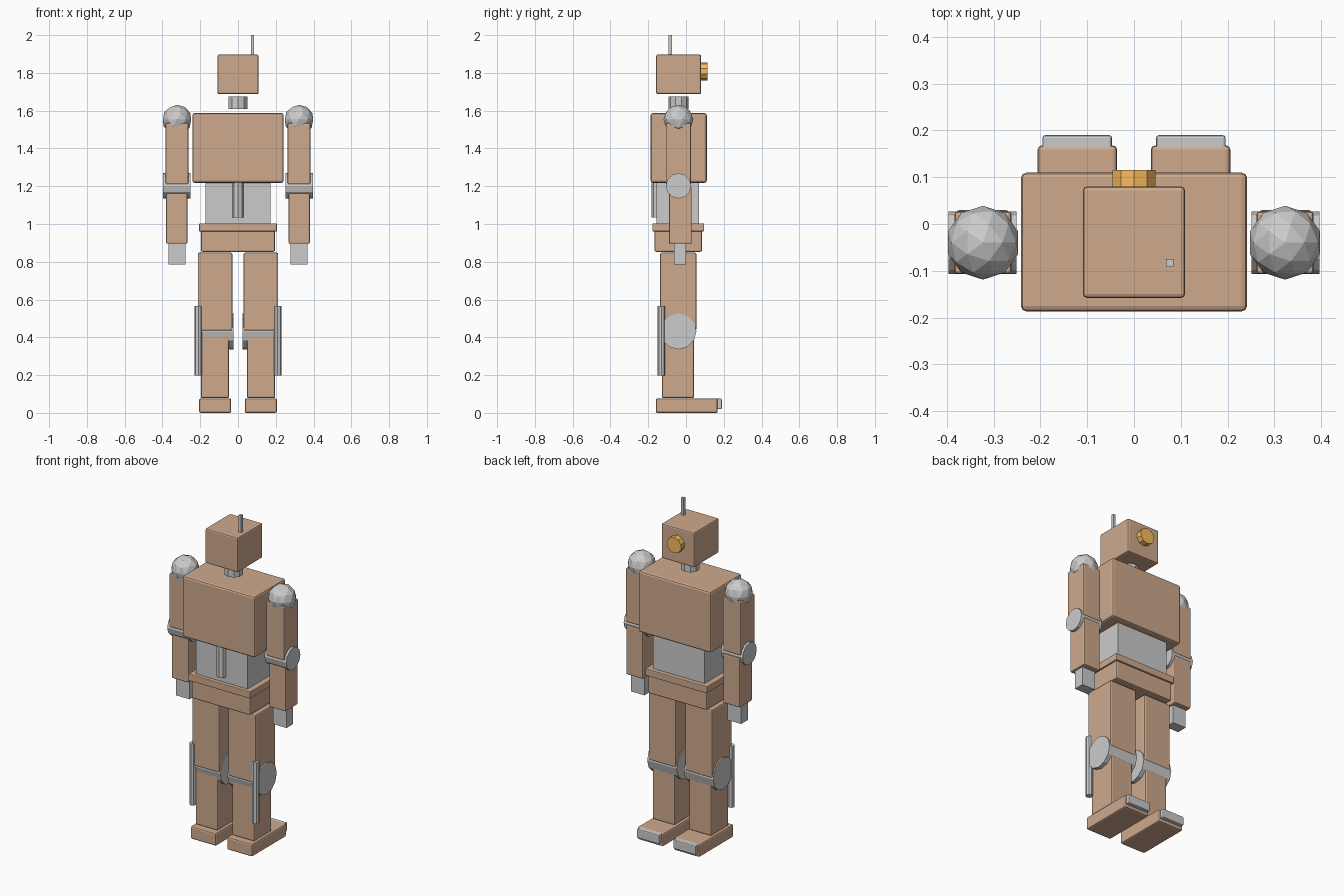
import bpy, bmesh
from math import pi
from mathutils import Matrix

if "Cube" in bpy.data.objects:
    bpy.data.objects.remove(bpy.data.objects["Cube"])


def material(name, color):
    m = bpy.data.materials.new(name)
    m.diffuse_color = color
    m.use_nodes = True
    m.node_tree.nodes["Principled BSDF"].inputs["Base Color"].default_value = m.diffuse_color
    return m


BROWN = material("brown_paint", (0.62, 0.40, 0.27, 1))
AMBER = material("amber_glow", (0.95, 0.50, 0.12, 1))


def finish(name, bm, mat=None, bevel=0.0):
    mesh = bpy.data.meshes.new(name)
    bm.to_mesh(mesh)
    bm.free()
    ob = bpy.data.objects.new(name, mesh)
    bpy.context.collection.objects.link(ob)
    if mat:
        mesh.materials.append(mat)
    if bevel:
        mod = ob.modifiers.new("bevel", 'BEVEL')
        mod.width, mod.segments = bevel, 2
    return ob


def box(name, x, y, z, mat=None, bevel=0.0):
    """Box given by its (min, max) on each axis."""
    bm = bmesh.new()
    bmesh.ops.create_cube(bm, size=1)
    size = [b - a for a, b in (x, y, z)]
    mid = [(a + b) / 2 for a, b in (x, y, z)]
    bmesh.ops.transform(bm, matrix=Matrix.Translation(mid) @ Matrix.Diagonal((*size, 1)), verts=bm.verts)
    return finish(name, bm, mat, bevel)


def rod(name, center, radius, length, axis='Z', sides=12, mat=None):
    bm = bmesh.new()
    bmesh.ops.create_cone(bm, cap_ends=True, segments=sides, radius1=radius, radius2=radius, depth=length)
    turn = {'X': Matrix.Rotation(pi / 2, 4, 'Y'), 'Y': Matrix.Rotation(-pi / 2, 4, 'X'), 'Z': Matrix()}[axis]
    bmesh.ops.transform(bm, matrix=Matrix.Translation(center) @ turn, verts=bm.verts)
    return finish(name, bm, mat)


def ball(name, center, radius):
    bm = bmesh.new()
    bmesh.ops.create_icosphere(bm, subdivisions=2, radius=radius, matrix=Matrix.Translation(center))
    return finish(name, bm)


# Head, lens, antenna and neck
box("head", (-0.109, 0.109), (-0.158, 0.08), (1.688, 1.897), BROWN, 0.008)
rod("eye_lens", (0, 0.09, 1.808), 0.048, 0.05, 'Y', 10, AMBER)
box("antenna", (0.068, 0.085), (-0.092, -0.075), (1.88, 2.0))
rod("neck", (0, -0.04, 1.642), 0.053, 0.065, 'Z', 10)

# Torso
box("chest", (-0.242, 0.242), (-0.187, 0.11), (1.218, 1.587), BROWN, 0.012)
box("abdomen", (-0.172, 0.172), (-0.156, 0.07), (0.99, 1.23))
rod("abdomen_piston", (0, -0.152, 1.14), 0.03, 0.21, 'Z', 8)
box("belt", (-0.206, 0.206), (-0.178, 0.096), (0.961, 1.003), BROWN, 0.004)
box("pelvis", (-0.196, 0.196), (-0.166, 0.085), (0.853, 0.97), BROWN, 0.008)


def span(s, a, b):
    """Mirror an x range to side s."""
    return (a, b) if s > 0 else (-b, -a)


for s, side in ((1, "right"), (-1, "left")):
    # Arm
    ball(side + "_shoulder", (s * 0.323, -0.04, 1.552), 0.079)
    box(side + "_upper_arm", span(s, 0.262, 0.384), (-0.107, 0.027), (1.21, 1.535), BROWN, 0.007)
    rod(side + "_elbow", (s * 0.324, -0.04, 1.202), 0.067, 0.146, 'X')
    box(side + "_forearm", span(s, 0.268, 0.38), (-0.09, 0.03), (0.896, 1.195), BROWN, 0.007)
    box(side + "_hand", span(s, 0.278, 0.368), (-0.063, 0.0), (0.785, 0.91))
    # Leg
    box(side + "_thigh", span(s, 0.03, 0.213), (-0.137, 0.055), (0.435, 0.848), BROWN, 0.008)
    rod(side + "_knee", (s * 0.122, -0.04, 0.431), 0.095, 0.196, 'X')
    box(side + "_shin", span(s, 0.048, 0.196), (-0.127, 0.042), (0.078, 0.44), BROWN, 0.008)
    rod(side + "_leg_piston", (s * 0.21, -0.13, 0.382), 0.02, 0.37, 'Z', 8)
    # Foot with toe cap
    box(side + "_foot", span(s, 0.036, 0.206), (-0.16, 0.168), (0.0, 0.077), BROWN, 0.009)
    box(side + "_toe_cap", span(s, 0.047, 0.196), (0.14, 0.19), (0.02, 0.075), None, 0.006)
